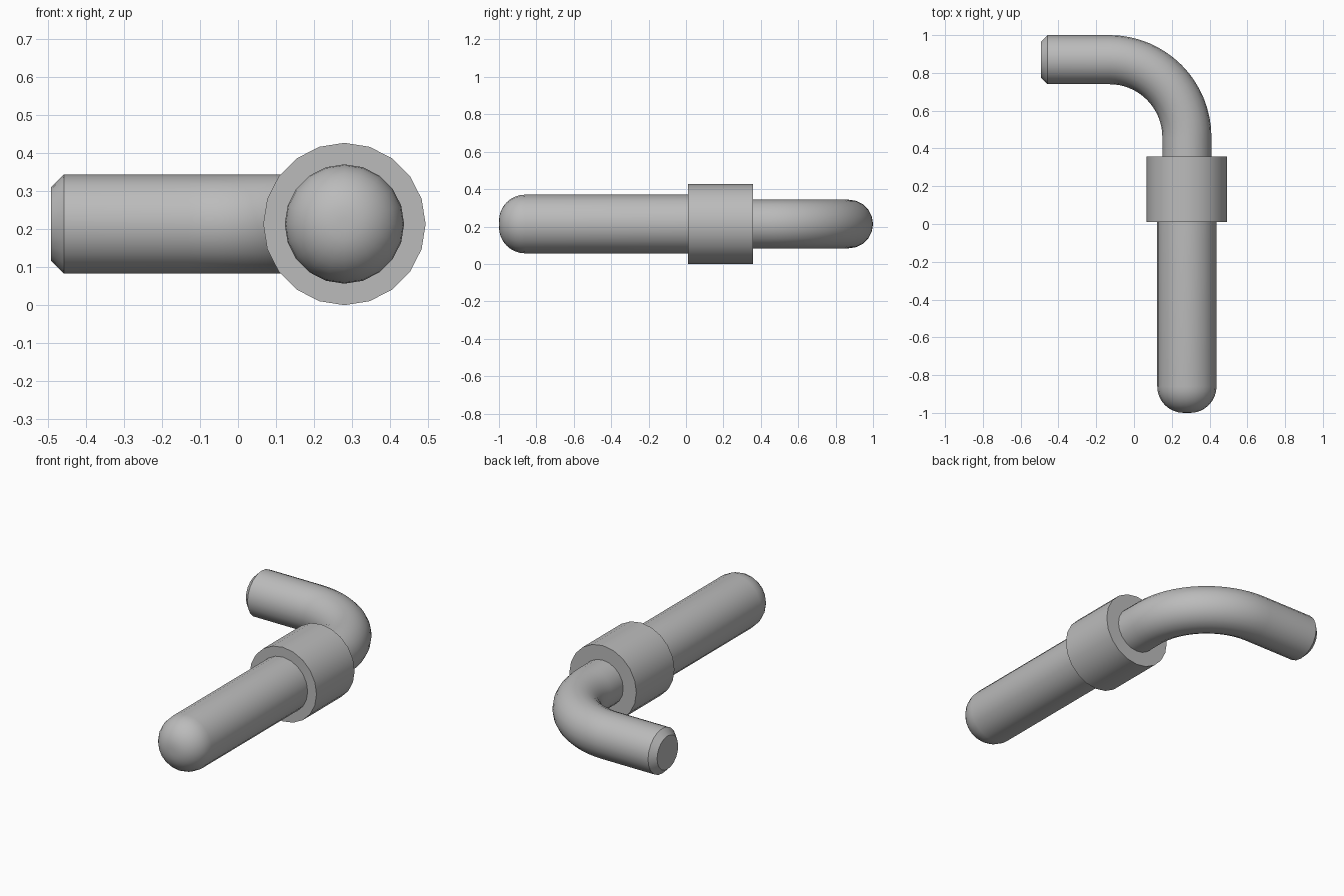
import bpy, bmesh
from math import sin, cos, pi, radians
from mathutils import Vector

cube = bpy.data.objects.get("Cube")
if cube:
    bpy.data.objects.remove(cube, do_unlink=True)

SIDES = 20
AXIS_X, AXIS_Z = 0.28, 0.2135
UP = Vector((0, 0, 1))

steel = bpy.data.materials.new("grey_steel")
steel.use_nodes = True
grey = (0.5, 0.5, 0.5, 1)
steel.diffuse_color = grey
steel.node_tree.nodes["Principled BSDF"].inputs["Base Color"].default_value = grey


def sweep(name, rings):
    """Skin round rings given as (x, y, heading angle, radius), capped at both ends."""
    bm = bmesh.new()
    loops = []
    for x, y, heading, radius in rings:
        side = Vector((sin(heading), -cos(heading), 0))
        centre = Vector((x, y, AXIS_Z))
        loops.append([bm.verts.new(centre + radius * (cos(a) * side + sin(a) * UP))
                      for a in (2 * pi * i / SIDES for i in range(SIDES))])
    for a, b in zip(loops, loops[1:]):
        for i in range(SIDES):
            j = (i + 1) % SIDES
            bm.faces.new((a[i], a[j], b[j], b[i]))
    bm.faces.new(loops[0])
    bm.faces.new(loops[-1])
    bmesh.ops.recalc_face_normals(bm, faces=bm.faces)
    mesh = bpy.data.meshes.new(name)
    bm.to_mesh(mesh)
    bm.free()
    mesh.materials.append(steel)
    obj = bpy.data.objects.new(name, mesh)
    bpy.context.collection.objects.link(obj)
    bpy.ops.object.select_all(action='DESELECT')
    obj.select_set(True)
    bpy.context.view_layer.objects.active = obj
    bpy.ops.object.shade_smooth_by_angle(angle=radians(30))


NORTH, WEST = pi / 2, pi

# Straight pin with a rounded nose
PIN_R, NOSE = 0.157, 0.14
nose = [(AXIS_X, -1 + NOSE * (1 - cos(t)), NORTH, PIN_R - NOSE * (1 - sin(t)))
        for t in (pi / 2 * i / 8 for i in range(9))]
sweep("pin", nose + [(AXIS_X, 0.03, NORTH, PIN_R)])

# Thick collar
sweep("collar", [(AXIS_X, 0.01, NORTH, 0.2135), (AXIS_X, 0.357, NORTH, 0.2135)])

# Bent handle with a chamfered tip
ROD_R, BEND = 0.13, 0.41
bend_x, bend_y = AXIS_X - BEND, 1 - ROD_R - BEND
arc = [(bend_x + BEND * cos(t), bend_y + BEND * sin(t), NORTH + t, ROD_R)
       for t in (pi / 2 * i / 16 for i in range(17))]
end_y = bend_y + BEND
sweep("handle", [(AXIS_X, 0.34, NORTH, ROD_R)] + arc
      + [(-0.458, end_y, WEST, ROD_R), (-0.492, end_y, WEST, 0.096)])
